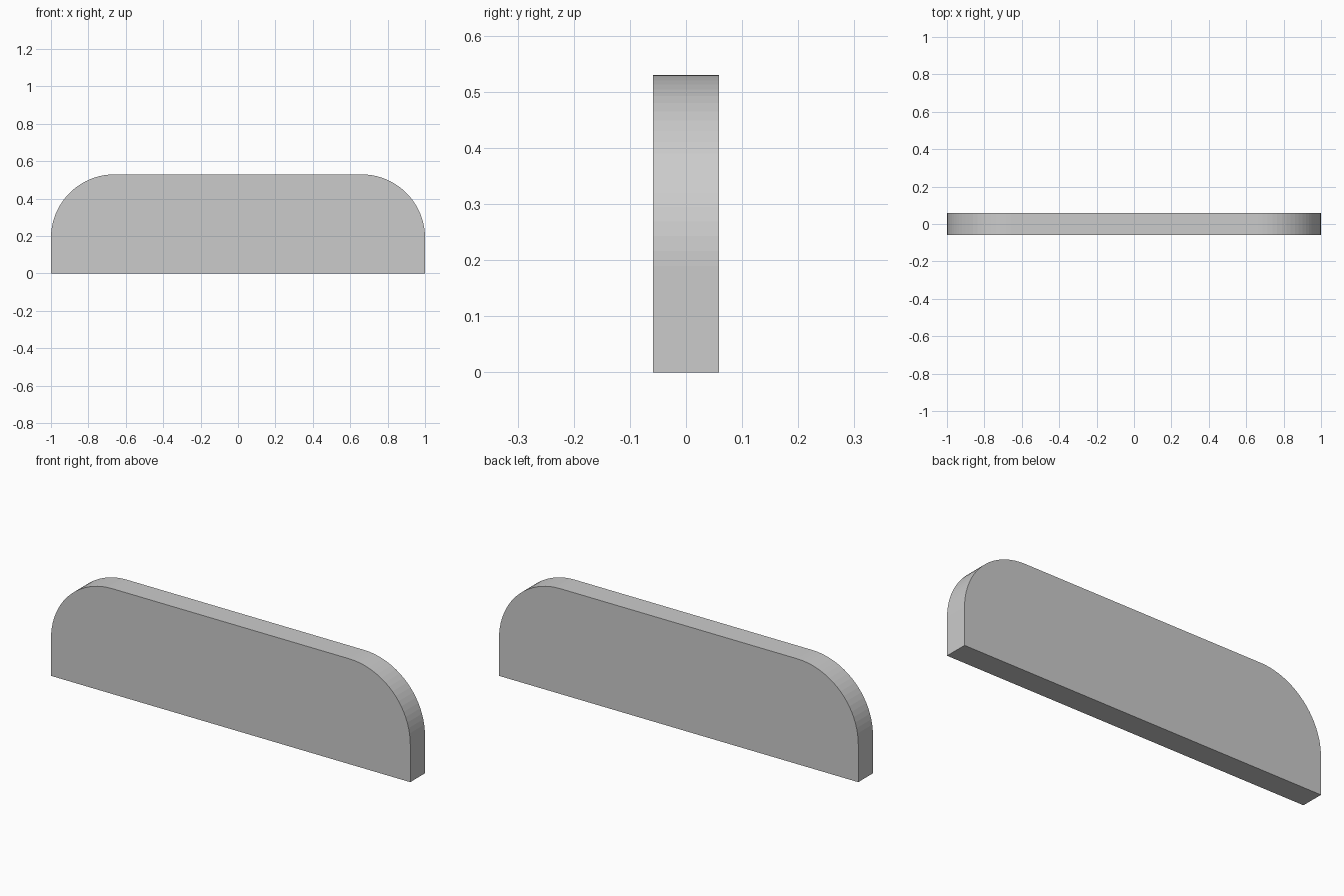
import bpy, bmesh
from math import sin, cos, pi

if "Cube" in bpy.data.objects:
    bpy.data.objects.remove(bpy.data.objects["Cube"])

WIDTH, HEIGHT, DEPTH, RADIUS, SEGMENTS = 2.0, 0.53, 0.117, 0.34, 20

# Front outline: flat base with two rounded upper corners
hw, cx, cz = WIDTH / 2, WIDTH / 2 - RADIUS, HEIGHT - RADIUS
arc = [(cx + RADIUS * cos(i / SEGMENTS * pi / 2),
        cz + RADIUS * sin(i / SEGMENTS * pi / 2)) for i in range(SEGMENTS + 1)]
outline = [(-hw, 0), (hw, 0)] + arc + [(-x, z) for x, z in reversed(arc)]

# Rounded panel: outline extruded through its thickness
bm = bmesh.new()
front = bm.faces.new([bm.verts.new((x, -DEPTH / 2, z)) for x, z in outline])
extruded = bmesh.ops.extrude_face_region(bm, geom=[front], use_keep_orig=True)
back_verts = [g for g in extruded["geom"] if isinstance(g, bmesh.types.BMVert)]
bmesh.ops.translate(bm, verts=back_verts, vec=(0, DEPTH, 0))
bmesh.ops.recalc_face_normals(bm, faces=bm.faces)

mesh = bpy.data.meshes.new("rounded_panel")
bm.to_mesh(mesh)
bm.free()
panel = bpy.data.objects.new("rounded_panel", mesh)
bpy.context.collection.objects.link(panel)
